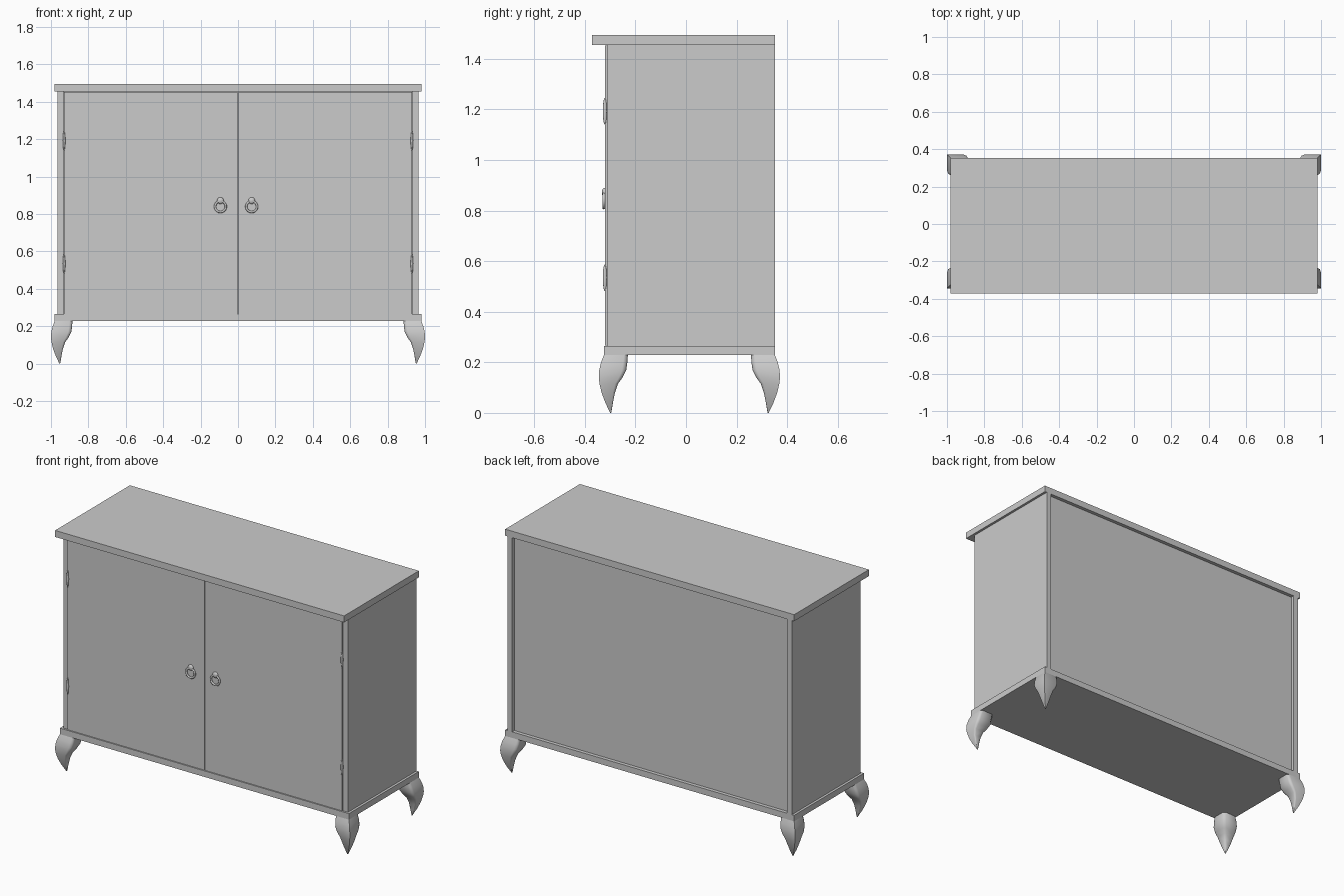
import bpy, bmesh, math

if "Cube" in bpy.data.objects:
    bpy.data.objects.remove(bpy.data.objects["Cube"])


def box(name, x0, x1, y0, y1, z0, z1):
    bpy.ops.mesh.primitive_cube_add(size=1, location=((x0+x1)/2, (y0+y1)/2, (z0+z1)/2))
    ob = bpy.context.object
    ob.name = name
    ob.scale = (x1-x0, y1-y0, z1-z0)
    bpy.ops.object.transform_apply(location=False, rotation=False, scale=True)
    return ob


def ellipsoid(name, loc, radii):
    bpy.ops.mesh.primitive_uv_sphere_add(segments=16, ring_count=10, radius=1, location=loc)
    ob = bpy.context.object
    ob.name = name
    ob.scale = radii
    bpy.ops.object.shade_smooth()


# carcass: top, base, sides, recessed back
box("top_slab", -0.98, 0.98, -0.372, 0.352, 1.455, 1.495)
box("base_slab", -0.98, 0.98, -0.325, 0.352, 0.228, 0.265)
for s, side in ((-1, "left"), (1, "right")):
    xs = sorted((s*0.965, s*0.932))
    box(side + "_side_panel", *xs, -0.313, 0.352, 0.265, 1.455)
box("back_panel", -0.932, 0.932, 0.315, 0.33, 0.265, 1.455)

# doors with hinges, knobs and ring pulls
for s, side, hx in ((-1, "left", -0.094), (1, "right", 0.073)):
    xs = sorted((s*0.0015, s*0.931))
    box(side + "_door", *xs, -0.321, -0.29, 0.267, 1.453)
    for z, level in ((0.535, "lower"), (1.193, "upper")):
        ellipsoid(f"{side}_{level}_hinge", (s*0.93, -0.321, z), (0.007, 0.008, 0.053))
    ellipsoid(side + "_knob", (hx, -0.322, 0.872), (0.018, 0.011, 0.018))
    bpy.ops.mesh.primitive_torus_add(major_segments=20, minor_segments=8, major_radius=0.029,
                                     minor_radius=0.006, location=(hx, -0.325, 0.84),
                                     rotation=(math.pi/2, 0, 0))
    bpy.context.object.name = side + "_ring_pull"
    bpy.ops.object.shade_smooth()

# cabriole legs: (height, outer offset, inner offset) from the base corner
PROFILE = [(0.228, 0.0, -0.095), (0.20, 0.011, -0.093), (0.17, 0.018, -0.089),
           (0.14, 0.02, -0.074), (0.115, 0.017, -0.056), (0.08, 0.009, -0.044),
           (0.04, -0.006, -0.036), (0.015, -0.018, -0.032), (0.0, -0.025, -0.029)]


def leg(name, sx, sy, cx, cy):
    bm = bmesh.new()
    rings = []
    for z, o, i in PROFILE:
        c = (o - i)*0.16
        m = i + c
        # square section: sharp outer corner, softened other corners
        pts = [(o, o), (m, o), (i + c*0.3, o - c*0.3), (i, o - c), (i, m), (m, i),
               (o - c, i), (o - c*0.3, i + c*0.3), (o, m)]
        rings.append([bm.verts.new((sx*(cx+a), cy + sy*b, z)) for a, b in pts])
    n = len(rings[0])
    for r, q in zip(rings, rings[1:]):
        for k in range(n):
            bm.faces.new((r[k], r[(k+1) % n], q[(k+1) % n], q[k]))
    bm.faces.new(rings[0])
    bm.faces.new(rings[-1])
    bmesh.ops.recalc_face_normals(bm, faces=bm.faces)
    me = bpy.data.meshes.new(name)
    bm.to_mesh(me)
    bm.free()
    ob = bpy.data.objects.new(name, me)
    bpy.context.collection.objects.link(ob)
    bpy.ops.object.select_all(action='DESELECT')
    ob.select_set(True)
    bpy.context.view_layer.objects.active = ob
    bpy.ops.object.shade_smooth_by_angle(angle=math.radians(50))


for sx, side in ((-1, "left"), (1, "right")):
    leg(f"front_{side}_leg", sx, -1, 0.98, -0.325)
    leg(f"back_{side}_leg", sx, 1, 0.98, 0.352)
